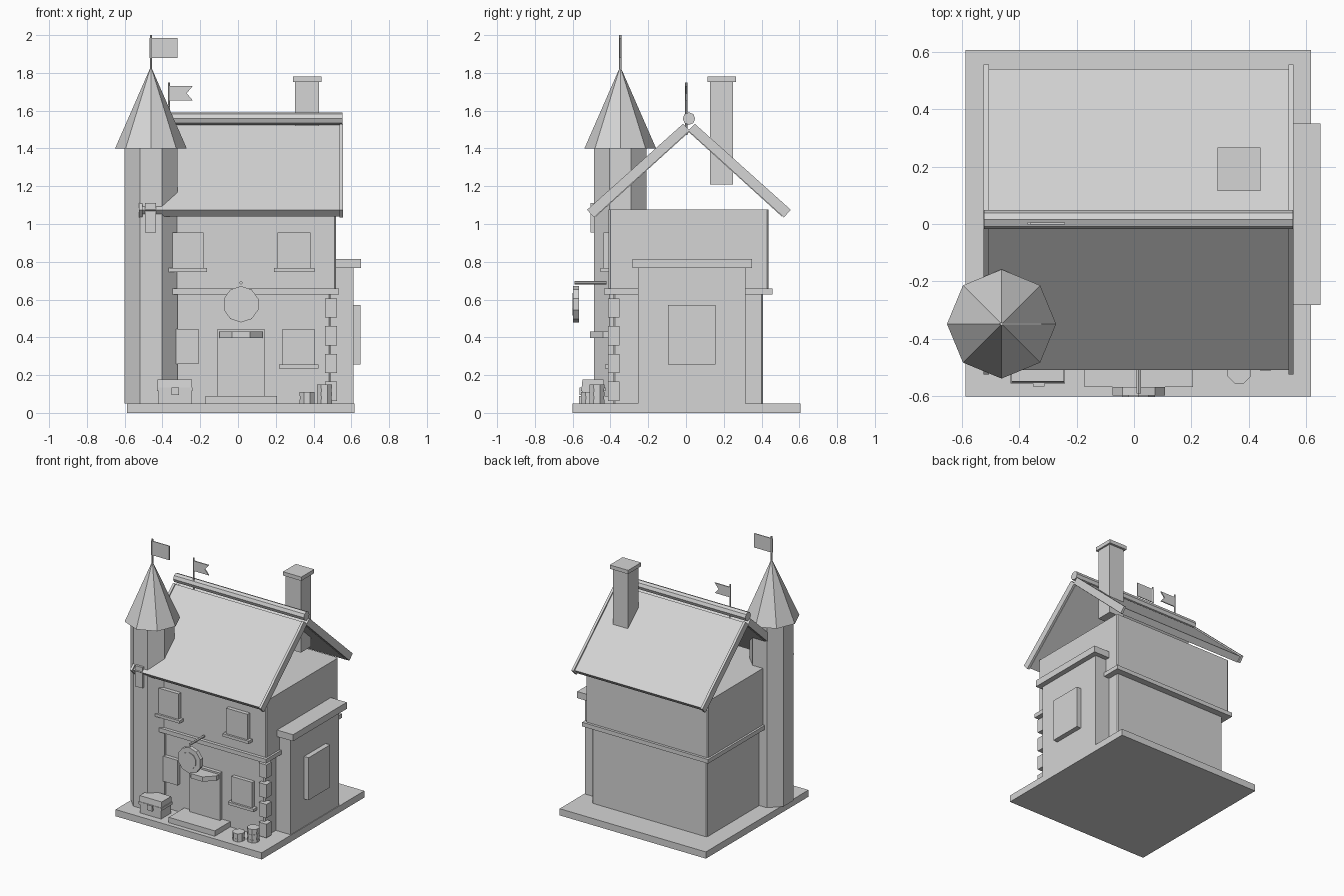
import bpy, bmesh, math
from mathutils import Matrix, Vector

if "Cube" in bpy.data.objects:
    bpy.data.objects.remove(bpy.data.objects["Cube"])

grey = bpy.data.materials.new("plain_grey")
grey.diffuse_color = (0.66, 0.66, 0.66, 1)
grey.use_nodes = True
grey.node_tree.nodes["Principled BSDF"].inputs["Base Color"].default_value = grey.diffuse_color
CX = 0.013          # centre line of the house in x
CY = 0.0155         # ridge line in y
SHIFT = Vector((0.003, 0, 0))   # centres the whole model


def finish(name, bm):
    bmesh.ops.translate(bm, verts=bm.verts, vec=SHIFT)
    bmesh.ops.recalc_face_normals(bm, faces=bm.faces)
    me = bpy.data.meshes.new(name)
    bm.to_mesh(me)
    bm.free()
    me.materials.append(grey)
    ob = bpy.data.objects.new(name, me)
    bpy.context.collection.objects.link(ob)
    return ob


def box(name, x0, x1, y0, y1, z0, z1, bevel=0.0, open_ends=""):
    """Box; open_ends may hold 't' and 'b' to leave out a hidden top or bottom."""
    bm = bmesh.new()
    m = Matrix.Translation(((x0 + x1) / 2, (y0 + y1) / 2, (z0 + z1) / 2))
    m = m @ Matrix.Diagonal((x1 - x0, y1 - y0, z1 - z0, 1))
    bmesh.ops.create_cube(bm, size=1, matrix=m)
    if bevel:
        up = [e for e in bm.edges if abs(e.verts[0].co.z - e.verts[1].co.z) > 0.01]
        bmesh.ops.bevel(bm, geom=up, offset=bevel, segments=1, affect='EDGES')
    bm.normal_update()
    drop = [f for f in bm.faces if ('t' in open_ends and f.normal.z > 0.9)
            or ('b' in open_ends and f.normal.z < -0.9)]
    bmesh.ops.delete(bm, geom=drop, context='FACES')
    return finish(name, bm)


def prism(name, pts, axis, a, b):
    """Extrude a 2D outline along x (pts are y,z) or y (pts are x,z)."""
    put = (lambda p, t: (t, p[0], p[1])) if axis == 'x' else (lambda p, t: (p[0], t, p[1]))
    bm = bmesh.new()
    va = [bm.verts.new(put(p, a)) for p in pts]
    vb = [bm.verts.new(put(p, b)) for p in pts]
    bm.faces.new(va)
    bm.faces.new(vb)
    n = len(pts)
    for i in range(n):
        bm.faces.new((va[i], va[(i + 1) % n], vb[(i + 1) % n], vb[i]))
    return finish(name, bm)


def cyl(name, c, r1, r2, depth, sides, axis='z', turn=0.0):
    bm = bmesh.new()
    rot = {'z': Matrix(), 'x': Matrix.Rotation(math.pi / 2, 4, 'Y'),
           'y': Matrix.Rotation(math.pi / 2, 4, 'X')}[axis]
    m = Matrix.Translation(c) @ rot @ Matrix.Rotation(turn, 4, 'Z')
    bmesh.ops.create_cone(bm, cap_ends=True, segments=sides, radius1=r1, radius2=r2,
                          depth=depth, matrix=m)
    bmesh.ops.remove_doubles(bm, verts=bm.verts, dist=1e-5)
    return finish(name, bm)


# ground slab and house body (faces hidden between the storeys are left out)
box("base", -0.59, 0.613, -0.601, 0.605, 0, 0.05)
box("lower_walls", -0.46, 0.486, -0.385, 0.407, 0.05, 0.64, 0.008, "tb")
box("upper_walls", -0.49, 0.516, -0.409, 0.438, 0.64, 1.078, 0.008, "b")
box("band_front", -0.505, 0.531, -0.433, -0.38, 0.627, 0.658)
box("band_back", -0.505, 0.531, 0.402, 0.457, 0.627, 0.658)
box("band_left", -0.505, -0.455, -0.38, 0.402, 0.627, 0.658)
box("band_right", 0.481, 0.531, -0.38, 0.402, 0.627, 0.658)

# open gable roof: slabs with slightly raised edge boards on both ends
slab = [(-0.509, 1.074), (-0.476, 1.040), (0.020, 1.490), (-0.011, 1.522)]
board = [(-0.524, 1.075), (-0.487, 1.035), (0.020, 1.495), (-0.016, 1.53)]
for side in ("front", "back"):
    flip = lambda pts: pts if side == "front" else [(2 * CY - y, z) for y, z in pts]
    prism(f"roof_{side}", flip(slab), 'x', -0.51, 0.537)
    prism(f"edge_board_left_{side}", flip(board), 'x', -0.526, -0.508)
    prism(f"edge_board_right_{side}", flip(board), 'x', 0.534, 0.552)
cyl("ridge", (CX, CY, 1.558), 0.033, 0.033, 1.075, 8, 'x')

# chimney
box("chimney", 0.30, 0.425, 0.127, 0.249, 1.21, 1.755)
box("chimney_cap", 0.287, 0.438, 0.114, 0.266, 1.752, 1.78)

# side bay
box("side_bay", 0.45, 0.608, -0.254, 0.315, 0.05, 0.77)
box("side_bay_cap", 0.45, 0.647, -0.282, 0.350, 0.766, 0.815)
box("side_bay_window", 0.60, 0.645, -0.096, 0.157, 0.256, 0.572)

# corner tower
TX, TY = -0.464, -0.348
cyl("tower", (TX, TY, 0.725), 0.1515, 0.1515, 1.35, 8, 'z', math.pi / 8)
cyl("tower_roof", (TX, TY, 1.617), 0.19, 0, 0.435, 8)
box("tower_window", -0.496, -0.436, -0.505, -0.47, 0.955, 1.11)

# flags
cyl("tower_flag_pole", (TX, TY, 1.90), 0.006, 0.006, 0.2, 6)
box("tower_flag", -0.472, -0.323, TY - 0.003, TY + 0.003, 1.88, 1.985)
cyl("roof_flag_pole", (-0.368, 0.002, 1.61), 0.006, 0.006, 0.28, 6)
prism("roof_flag", [(-0.365, 1.655), (-0.243, 1.655), (-0.275, 1.692), (-0.243, 1.73),
                    (-0.365, 1.73)], 'y', -0.002, 0.006)

# front windows: centre x, half width, z range, wall y, has sill
for name, x, hw, z0, z1, wall, sill in (
        ("upper_left", -0.268, 0.082, 0.76, 0.955, -0.41, True),
        ("upper_right", 0.294, 0.087, 0.76, 0.955, -0.41, True),
        ("lower_left", -0.295, 0.083, 0.258, 0.445, -0.385, False),
        ("lower_right", 0.318, 0.085, 0.25, 0.445, -0.385, True)):
    box(f"window_{name}", x - hw, x + hw, wall - 0.028, wall + 0.02, z0, z1)
    if sill:
        box(f"sill_{name}", x - hw - 0.02, x + hw + 0.02, wall - 0.043, wall + 0.02,
            z0 - 0.015, z0 + 0.006)

# door, step and awning
box("door", -0.112, 0.136, -0.412, -0.36, 0.08, 0.443)
box("door_step", -0.176, 0.203, -0.567, -0.37, 0.05, 0.09)
cyl("door_awning", (CX, -0.393, 0.413), 0.1245, 0.1245, 0.035, 8, 'z', math.pi / 8)

# round hanging sign
cyl("sign_bar", (CX, -0.505, 0.689), 0.009, 0.009, 0.17, 6, 'y')
cyl("sign_disc", (CX, -0.582, 0.575), 0.096, 0.096, 0.03, 10, 'y')
cyl("sign_boss", (CX, -0.592, 0.575), 0.06, 0.06, 0.02, 10, 'y')

# corner stones
for i in range(4):
    z = 0.063 + 0.147 * i
    box(f"corner_stone_{i + 1}", 0.457, 0.52, -0.413, -0.352, z, z + 0.102)

# chest: body, lid rim, narrower lid top, lock
box("chest", -0.425, -0.25, -0.55, -0.433, 0.05, 0.13)
box("chest_rim", -0.433, -0.243, -0.556, -0.427, 0.115, 0.135)
prism("chest_lid", [(-0.553, 0.13), (-0.548, 0.177), (-0.437, 0.177), (-0.43, 0.13)],
      'x', -0.429, -0.247)
box("chest_lock", -0.355, -0.315, -0.565, -0.54, 0.095, 0.135)

# coin stacks
for s, x, y, n in (("short", 0.363, -0.515, 3), ("tall", 0.454, -0.472, 5)):
    for i in range(n):
        r = 0.043 if i % 2 == 0 else 0.041
        cyl(f"coin_{s}_{i + 1}", (x, y, 0.06 + 0.02 * i), r, r, 0.02, 8, 'z', math.pi / 8)
